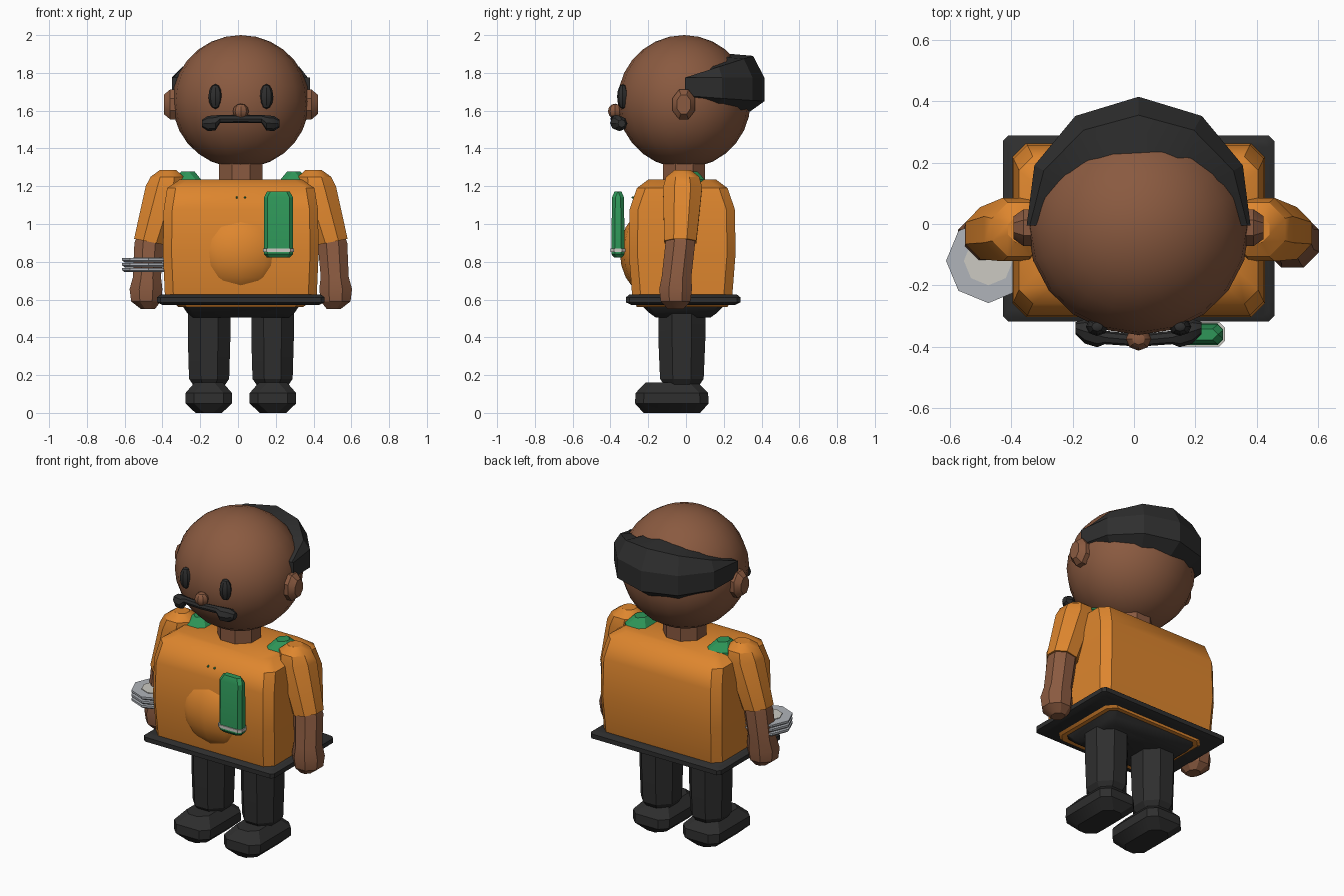
import bpy, bmesh, math
from mathutils import Vector

if "Cube" in bpy.data.objects:
    bpy.data.objects.remove(bpy.data.objects["Cube"])

CX = 0.015  # the body's line of symmetry


def material(name, r, g, b):
    lin = [(c / 255 / 12.92) if c < 11 else ((c / 255 + 0.055) / 1.055) ** 2.4 for c in (r, g, b)]
    m = bpy.data.materials.new(name)
    m.diffuse_color = (*lin, 1)
    m.use_nodes = True
    m.node_tree.nodes["Principled BSDF"].inputs["Base Color"].default_value = m.diffuse_color
    return m


SKIN = material("brown skin", 138, 90, 64)
ORANGE = material("orange shirt", 222, 134, 46)
DARK = material("charcoal", 46, 46, 46)
GREEN = material("green cloth", 46, 150, 88)
SILVER = material("silver", 176, 180, 186)
PALE = material("pale grey", 204, 202, 194)


def finish(name, bm, mat, angle=30):
    bmesh.ops.recalc_face_normals(bm, faces=bm.faces)
    me = bpy.data.meshes.new(name)
    bm.to_mesh(me)
    bm.free()
    me.materials.append(mat)
    ob = bpy.data.objects.new(name, me)
    bpy.context.collection.objects.link(ob)
    bpy.ops.object.select_all(action='DESELECT')
    bpy.context.view_layer.objects.active = ob
    ob.select_set(True)
    bpy.ops.object.shade_smooth_by_angle(angle=math.radians(angle))
    return ob


def loft(name, rings, mat, angle=30):
    """Skin a list of closed point rings and cap both ends."""
    bm = bmesh.new()
    vs = [[bm.verts.new(p) for p in r] for r in rings]
    n = len(rings[0])
    for a, b in zip(vs, vs[1:]):
        for i in range(n):
            bm.faces.new((a[i], a[(i + 1) % n], b[(i + 1) % n], b[i]))
    bm.faces.new(vs[0])
    bm.faces.new(vs[-1])
    return finish(name, bm, mat, angle)


def oval(x, y, z, rx, ry, n=8, tilt=0.0, turn=0.5):
    """Horizontal oval; tilt raises z towards larger x."""
    pts = []
    for i in range(n):
        a = math.tau * (i + turn) / n
        dx = rx * math.cos(a)
        pts.append(Vector((x + dx, y + ry * math.sin(a), z + tilt * dx)))
    return pts


def rect(x, y, z, hx, hy, c):
    """Horizontal rectangle with cut corners."""
    return [Vector((x + sx, y + sy, z)) for sx, sy in (
        (hx, -hy + c), (hx, hy - c), (hx - c, hy), (-hx + c, hy),
        (-hx, hy - c), (-hx, -hy + c), (-hx + c, -hy), (hx - c, -hy))]


def ball(name, loc, size, mat, seg=8, rings=6, angle=30):
    bm = bmesh.new()
    bmesh.ops.create_uvsphere(bm, u_segments=seg, v_segments=rings, radius=1)
    for v in bm.verts:
        v.co = Vector((v.co.x * size[0], v.co.y * size[1], v.co.z * size[2])) + Vector(loc)
    return finish(name, bm, mat, angle)


def stack(name, y, levels, mat, c, angle=30, x=CX):
    return loft(name, [rect(x, y + dy, z, hx, hy, c) for z, hx, hy, dy in levels], mat, angle)


# Head and neck
ball("head", (CX, -0.01, 1.648), (0.362, 0.352, 0.352), SKIN, 20, 14, 60)
loft("neck", [oval(CX, -0.01, z, 0.125, 0.12) for z in (1.18, 1.36)], SKIN)
ball("nose", (CX, -0.375, 1.597), (0.042, 0.038, 0.04), SKIN)

# Moustache: thin bar swelling into a lump at each end
half = [(0.0, -0.380, 1.556, 0.020), (0.11, -0.370, 1.556, 0.022), (0.135, -0.362, 1.535, 0.040),
        (0.175, -0.350, 1.532, 0.040), (0.205, -0.340, 1.532, 0.020)]
path = [(-x, y, z, r) for x, y, z, r in half[:0:-1]] + half
loft("moustache", [[Vector((CX + x, y + r * math.cos(k * math.tau / 8), z + r * math.sin(k * math.tau / 8)))
                    for k in range(8)] for x, y, z, r in path], DARK)

# Hair band wrapped round the back, tallest at the nape side
sections = []
for i in range(7):
    a = math.radians(-90 + 30 * i)
    f, R = math.cos(a), 0.365 + 0.055 * math.cos(a)
    prof = [(R, 1.68 - 0.03 * f), (R, 1.775), (R - 0.05 * f - 0.01, 1.775 + 0.115 * f),
            (0.19, 1.775 + 0.13 * f), (0.19, 1.68 - 0.13 * f), (R - 0.13 * f - 0.01, 1.68 - 0.13 * f)]
    sections.append([Vector((CX + r * math.sin(a), r * f - 0.005, z)) for r, z in prof])
loft("hair_band", sections, DARK, 20)

# Torso, belly and shirt dots
stack("torso", -0.02, [(0.56, 0.33, 0.24, 0), (0.62, 0.402, 0.265, 0), (0.85, 0.412, 0.283, 0),
                       (1.08, 0.408, 0.278, 0), (1.19, 0.39, 0.24, 0), (1.235, 0.325, 0.18, 0)],
      ORANGE, 0.045, 35)
ball("belly", (CX, -0.19, 0.85), (0.255, 0.16, 0.225), ORANGE, 12, 10, 60)
for dx in (-0.022, 0.022):
    ball("shirt_dot", (CX + dx, -0.278, 1.14), (0.006, 0.012, 0.006), GREEN, 6, 4)

# Flared hem and hips
stack("hem", -0.015, [(0.572, 0.415, 0.275, 0), (0.585, 0.443, 0.303, 0), (0.612, 0.443, 0.303, 0),
                      (0.626, 0.425, 0.285, 0)], DARK, 0.018)
stack("hips", -0.015, [(0.505, 0.255, 0.145, 0), (0.53, 0.285, 0.18, 0), (0.575, 0.315, 0.225, 0)], DARK, 0.03)

for s, side in ((-1, "left"), (1, "right")):
    def X(v):
        return CX + s * v

    # Face parts
    ball("eye_" + side, (X(0.135), -0.335, 1.675), (0.037, 0.03, 0.066), DARK)
    ear = [oval(0, 0, 0, rx, ry) for rx, ry in ((0.085, 0.065), (0.085, 0.065), (0.055, 0.04))]
    loft("ear_" + side, [[Vector((X(x), -0.012 + p.y, 1.633 + p.x)) for p in r]
                         for x, r in zip((0.31, 0.375, 0.408), ear)], SKIN)

    # Sleeve, leaning outwards
    loft("sleeve_" + side, [oval(X(x), y, z, rx, ry, tilt=s * t) for x, y, z, rx, ry, t in (
        (0.385, -0.018, 1.287, 0.045, 0.045, 0), (0.39, -0.018, 1.25, 0.095, 0.095, 0),
        (0.40, -0.018, 1.19, 0.112, 0.112, 0.1), (0.482, -0.03, 0.905, 0.09, 0.092, 0.2))], ORANGE)

    # Forearm widening into a blunt hand
    loft("forearm_" + side, [oval(X(x), y, z, rx, ry) for x, y, z, rx, ry in (
        (0.475, -0.03, 0.95, 0.075, 0.075), (0.485, -0.03, 0.90, 0.085, 0.085),
        (0.497, -0.05, 0.72, 0.08, 0.085), (0.502, -0.055, 0.655, 0.094, 0.094),
        (0.502, -0.055, 0.59, 0.085, 0.085), (0.492, -0.055, 0.55, 0.04, 0.045))], SKIN)

    # Strap lump on the shoulder
    stack("shoulder_strap_" + side, 0.015, [(1.18, 0.075, 0.09, 0), (1.235, 0.07, 0.085, 0),
                                            (1.278, 0.035, 0.045, 0)], GREEN, 0.03, x=X(0.28))

    # Leg and shoe
    loft("leg_" + side, [oval(X(0.168), -0.022, z, rx, ry) for z, rx, ry in (
        (0.14, 0.085, 0.095), (0.18, 0.115, 0.125), (0.40, 0.122, 0.135), (0.56, 0.122, 0.135))], DARK)
    stack("shoe_" + side, -0.075, [(0.0, 0.07, 0.15, 0), (0.05, 0.123, 0.195, 0), (0.105, 0.123, 0.192, 0),
                                   (0.16, 0.075, 0.14, 0)], DARK, 0.045, x=X(0.17))

# Cloth hanging on the chest, with a pale trim near the lower edge
stack("chest_cloth", -0.36, [(0.822, 0.06, 0.02, 0), (0.84, 0.077, 0.035, 0), (1.14, 0.077, 0.032, 0),
                             (1.173, 0.06, 0.018, 0)], GREEN, 0.018, x=0.214)
stack("cloth_trim", -0.36, [(0.852, 0.082, 0.04, 0), (0.87, 0.082, 0.04, 0)], PALE, 0.018, x=0.214)

# Stack of three plates held in one hand
for k in range(3):
    z = 0.745 + 0.026 * k
    loft("plate", [oval(-0.475, -0.12, z + dz, r, r, turn=0) for dz, r in
                   ((0, 0.125), (0.01, 0.138), (0.022, 0.138))], SILVER)
loft("plate_centre", [oval(-0.475, -0.12, z, 0.08, 0.08, turn=0) for z in (0.815, 0.823)], PALE)
